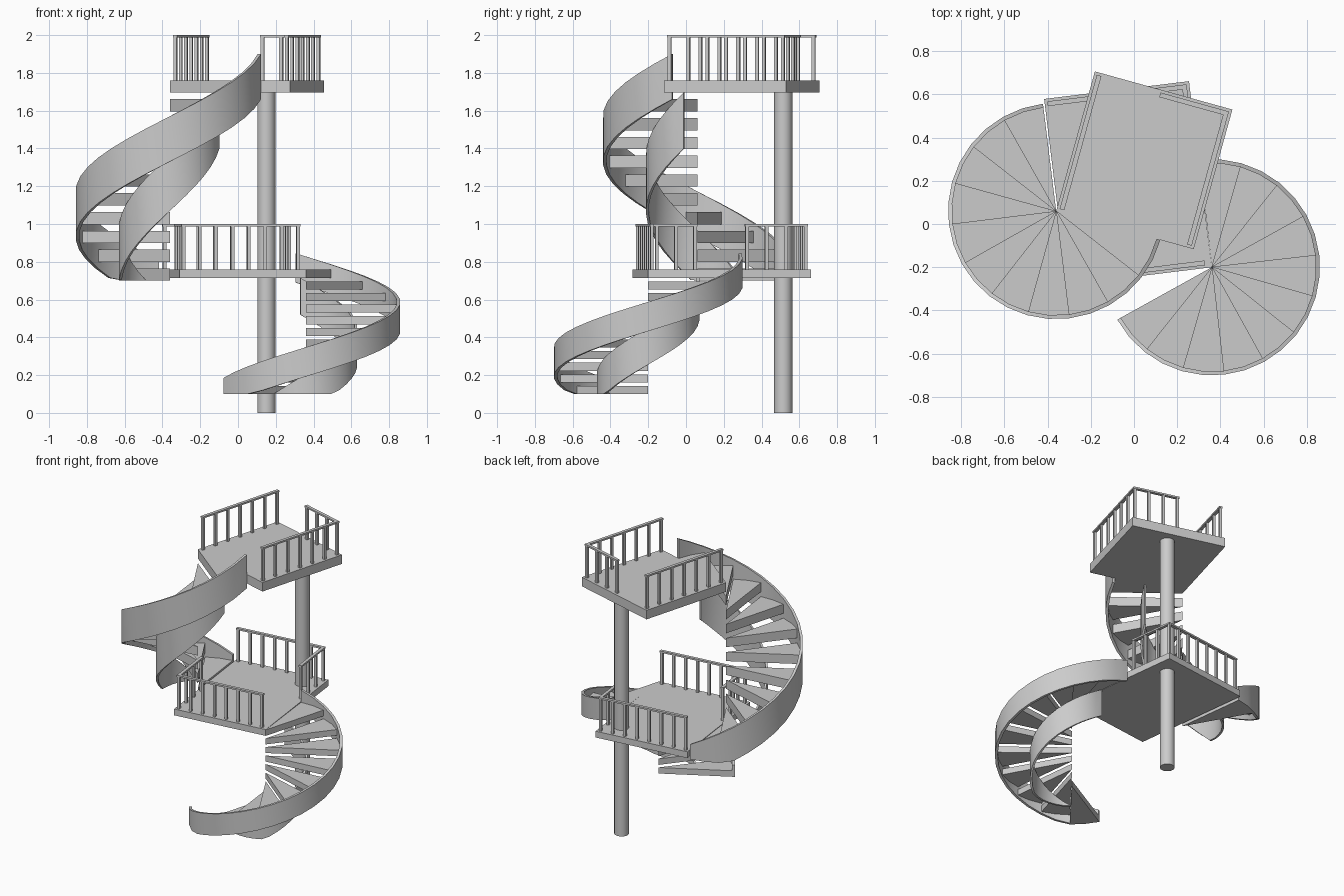
import bpy, bmesh
from math import radians, cos, sin, pi
from mathutils import Vector

if "Cube" in bpy.data.objects:
    bpy.data.objects.remove(bpy.data.objects["Cube"])

STEP = 22.5      # degrees per tread
COUNT = 11       # treads per flight
SWEEP = STEP * COUNT


def finish(bm, name, smooth=False):
    bmesh.ops.recalc_face_normals(bm, faces=bm.faces)
    me = bpy.data.meshes.new(name)
    bm.to_mesh(me)
    bm.free()
    ob = bpy.data.objects.new(name, me)
    bpy.context.collection.objects.link(ob)
    if smooth:
        bpy.ops.object.select_all(action='DESELECT')
        ob.select_set(True)
        bpy.context.view_layer.objects.active = ob
        bpy.ops.object.shade_smooth_by_angle(angle=radians(30))
    return ob


def prism(bm, pts, z0, z1):
    lo = [bm.verts.new((x, y, z0)) for x, y in pts]
    hi = [bm.verts.new((x, y, z1)) for x, y in pts]
    bm.faces.new(lo[::-1])
    bm.faces.new(hi)
    n = len(pts)
    for i in range(n):
        j = (i + 1) % n
        bm.faces.new((lo[i], lo[j], hi[j], hi[i]))


def polar(c, r, a):
    return (c[0] + r * cos(radians(a)), c[1] + r * sin(radians(a)))


def treads(name, c, start, z, rise, thick):
    bm = bmesh.new()
    for k in range(COUNT):
        a = start + k * STEP
        pts = [c] + [polar(c, 0.488, a + STEP * i / 2) for i in range(3)]
        prism(bm, pts, z + k * rise, z + k * rise + thick)
    finish(bm, name)


def band(name, c, start, r0, r1, bottom_end, top_end, climb, floor):
    # helical strip, cut flat at the floor level
    bm = bmesh.new()
    prev = None
    n = COUNT * 2
    for i in range(n + 1):
        t = i / n
        b = max(floor, bottom_end - climb * (1 - t))
        h = max(b + 0.002, top_end - climb * (1 - t))
        a = start + SWEEP * t
        ring = [bm.verts.new((*polar(c, r, a), z))
                for r, z in ((r0, b), (r1, b), (r1, h), (r0, h))]
        if prev:
            for j in range(4):
                m = (j + 1) % 4
                bm.faces.new((prev[j], prev[m], ring[m], ring[j]))
        else:
            bm.faces.new(ring)
        prev = ring
    bm.faces.new(prev[::-1])
    finish(bm, name, True)


def bar(bm, p, q, w, z0, z1):
    p, q = Vector(p), Vector(q)
    d = (q - p).normalized() * (w / 2)
    s = Vector((-d.y, d.x))
    prism(bm, [tuple(v) for v in (p - d - s, q + d - s, q + d + s, p - d + s)], z0, z1)


def railing(name, p, q, posts, z0, z1):
    bm = bmesh.new()
    p, q = Vector(p), Vector(q)
    bar(bm, p, q, 0.022, z1 - 0.012, z1)
    for i in range(posts):
        m = p.lerp(q, i / (posts - 1))
        e = (q - p).normalized() * 0.001
        bar(bm, m - e, m + e, 0.016, z0, z1 - 0.012)
    finish(bm, name)


def frame(o, a):
    # local (u, v) coordinates on a landing, u along angle a, v along a + 90
    def at(u, v):
        x, y = polar(o, u, a)
        return polar((x, y), v, a + 90)
    return at


def landing(name, at, w, d, z0, z1):
    bm = bmesh.new()
    prism(bm, [at(0, 0), at(w, 0), at(w, d), at(0, d)], z0, z1)
    finish(bm, name)


low_c, up_c = (0.36, -0.20), (-0.36, 0.06)

# Lower flight
treads("lower_treads", low_c, 209, 0.10, 0.0615, 0.043)
band("lower_outer_banister", low_c, 209, 0.482, 0.5, 0.69, 0.845, 0.66, 0.10)
band("lower_inner_stringer", low_c, 209, 0.258, 0.272, 0.52, 0.715, 0.677, 0.10)

# Upper flight
treads("upper_treads", up_c, 97, 0.70, 0.0995, 0.065)
band("upper_outer_banister", up_c, 97, 0.482, 0.5, 1.66, 1.90, 1.095, 0.70)
band("upper_inner_stringer", up_c, 97, 0.258, 0.272, 1.40, 1.695, 1.095, 0.70)

# Lower landing: u runs towards the back, v towards the left
L = frame(low_c, 97)
landing("lower_landing", L, 0.867, 0.675, 0.715, 0.76)
e = 0.024
railing("lower_front_railing", L(e, 0.04), L(e, 0.675 - e), 8, 0.755, 1.0)
railing("lower_back_railing", L(0.867 - e, e), L(0.867 - e, 0.675 - e), 8, 0.755, 1.0)
railing("lower_right_railing", L(0.53, e), L(0.867 - e, e), 4, 0.755, 1.0)
railing("lower_left_railing", L(e, 0.675 - e), L(0.33, 0.675 - e), 4, 0.755, 1.0)

# Upper landing: u runs towards the right, v towards the back
U = frame(up_c, 344.5)
landing("upper_landing", U, 0.66, 0.67, 1.695, 1.76)
railing("upper_left_railing", U(e, e), U(e, 0.67 - e), 7, 1.755, 2.0)
railing("upper_right_railing", U(0.66 - e, e), U(0.66 - e, 0.67 - e), 7, 1.755, 2.0)
railing("upper_back_railing", U(0.33, 0.67 - e), U(0.66 - e, 0.67 - e), 4, 1.755, 2.0)

# Central support pole
bm = bmesh.new()
prism(bm, [polar((0.15, 0.515), 0.048, i * 360 / 32) for i in range(32)], 0, 1.70)
finish(bm, "support_pole", True)
